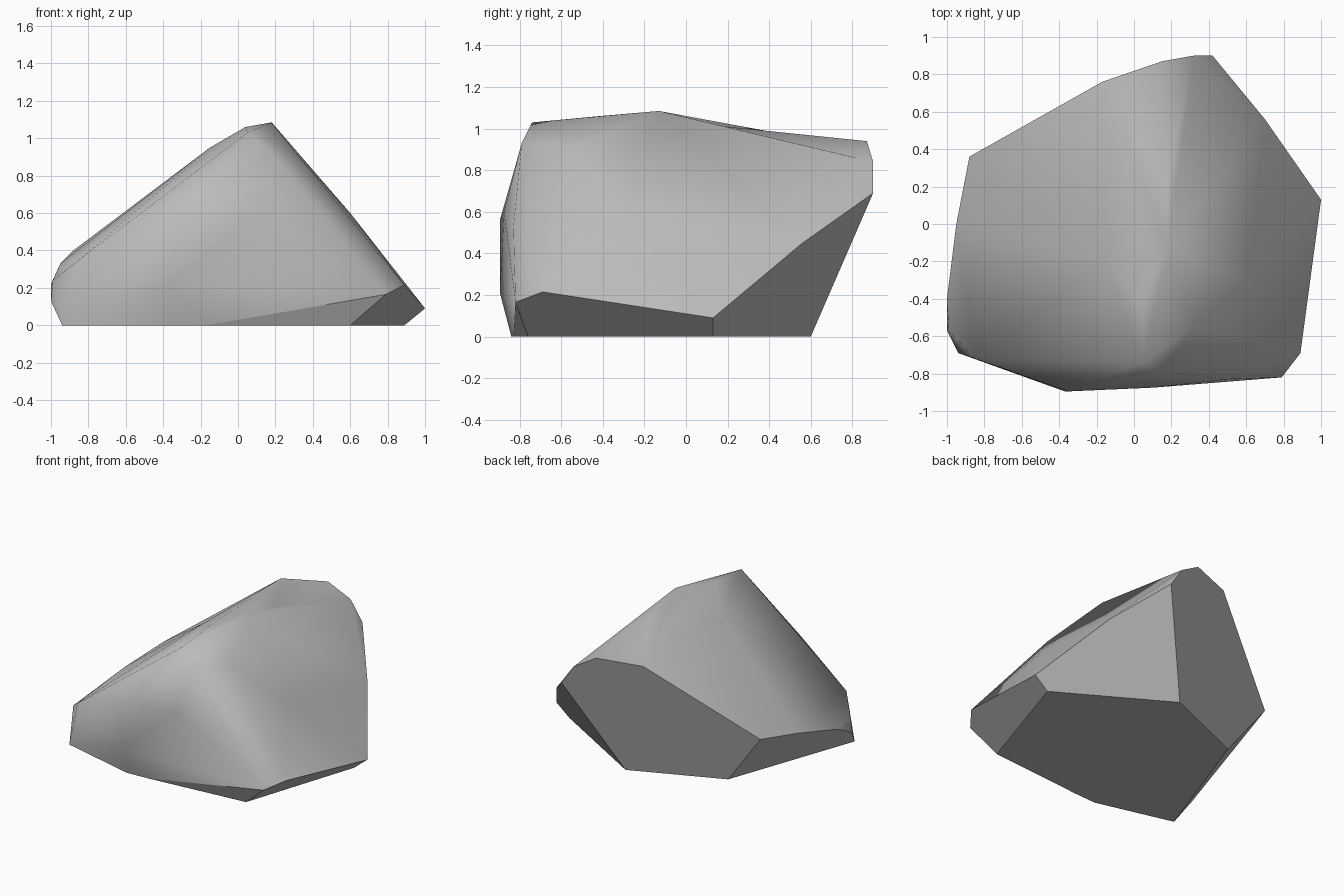
import bpy
import bmesh
import math
from mathutils import Vector

# Remove the default object
default_object = bpy.data.objects.get("Cube")
if default_object:
    bpy.data.objects.remove(default_object, do_unlink=True)

# Outline of the flat base (x, y)
base_outline = [(-.94, -.69), (-.58, .32), (.09, .6), (.89, .13),
                (.6, -.76), (.1, -.78), (-.17, -.83), (-.35, -.84)]

# Rim where the undercut facets meet the weathered upper surface
rim = [(.79, -.82, .165), (.89, -.69, .215), (.95, -.1, .115), (1, .13, .09),
       (.7, .56, .45), (.55, .72, .57), (.42, .9, .69), (.32, .9, .84),
       (.15, .87, .94), (-.17, .76, .92), (-.88, .36, .4),
       (-.95, 0, .33), (-1, -.4, .22), (-1, -.57, .13)]

# Worn front wall
front_wall = [(-.37, -.895, .21), (-.35, -.895, .56), (.1, -.875, .6),
              (.5, -.83, .53), (.17, -.79, .93), (-.6, -.81, .3),
              (-.85, -.72, .35), (-.99, -.57, .24)]

# Crest running from front to back, and the shoulders beside it
crest = [(.05, -.74, 1.03), (.04, -.42, 1.06), (.18, -.13, 1.085),
         (.17, .19, 1.05), (-.15, -.2, .95), (.32, -.55, .91), (.6, -.3, .6)]


def build_rock_mesh(points):
    """Wrap the control points in a closed faceted skin."""
    bm = bmesh.new()
    for point in points:
        bm.verts.new(point)
    result = bmesh.ops.convex_hull(bm, input=list(bm.verts))
    unused = {item for key in ("geom_interior", "geom_unused")
              for item in result[key] if isinstance(item, bmesh.types.BMVert)}
    bmesh.ops.delete(bm, geom=list(unused), context="VERTS")
    bmesh.ops.recalc_face_normals(bm, faces=list(bm.faces))
    return bm


def is_broken_facet(face):
    """The base, the undercuts and the steep back are clean flat breaks."""
    normal = face.normal
    return normal.z < -.4 or (normal.y > .5 and normal.z < .15)


def merge_broken_facets(bm):
    """Join nearly level triangles so each break is one flat face."""
    seams = []
    for edge in bm.edges:
        if len(edge.link_faces) == 2 and all(map(is_broken_facet, edge.link_faces)):
            if edge.calc_face_angle() < math.radians(12):
                seams.append(edge)
    bmesh.ops.dissolve_edges(bm, edges=seams, use_verts=False)
    bm.normal_update()


def shade_rock(bm):
    """Smooth the worn surface and keep the borders of the breaks sharp."""
    for face in bm.faces:
        face.smooth = not is_broken_facet(face)
    for edge in bm.edges:
        edge.smooth = not any(map(is_broken_facet, edge.link_faces))


points = [Vector((x, y, 0)) for x, y in base_outline]
points += [Vector(p) for p in rim + front_wall + crest]
rock_bm = build_rock_mesh(points)
merge_broken_facets(rock_bm)
shade_rock(rock_bm)

# Shallow saddle in the crest
saddle = Vector(crest[3])
for vert in rock_bm.verts:
    if (vert.co - saddle).length < .01:
        vert.co.z -= .04

mesh = bpy.data.meshes.new("rock")
rock_bm.to_mesh(mesh)
rock_bm.free()
rock = bpy.data.objects.new("rock", mesh)
bpy.context.collection.objects.link(rock)

# Plain grey stone
stone = bpy.data.materials.new("grey_stone")
stone.use_nodes = True
grey = (.5, .5, .5, 1)
stone.diffuse_color = grey
stone.node_tree.nodes["Principled BSDF"].inputs["Base Color"].default_value = grey
mesh.materials.append(stone)
